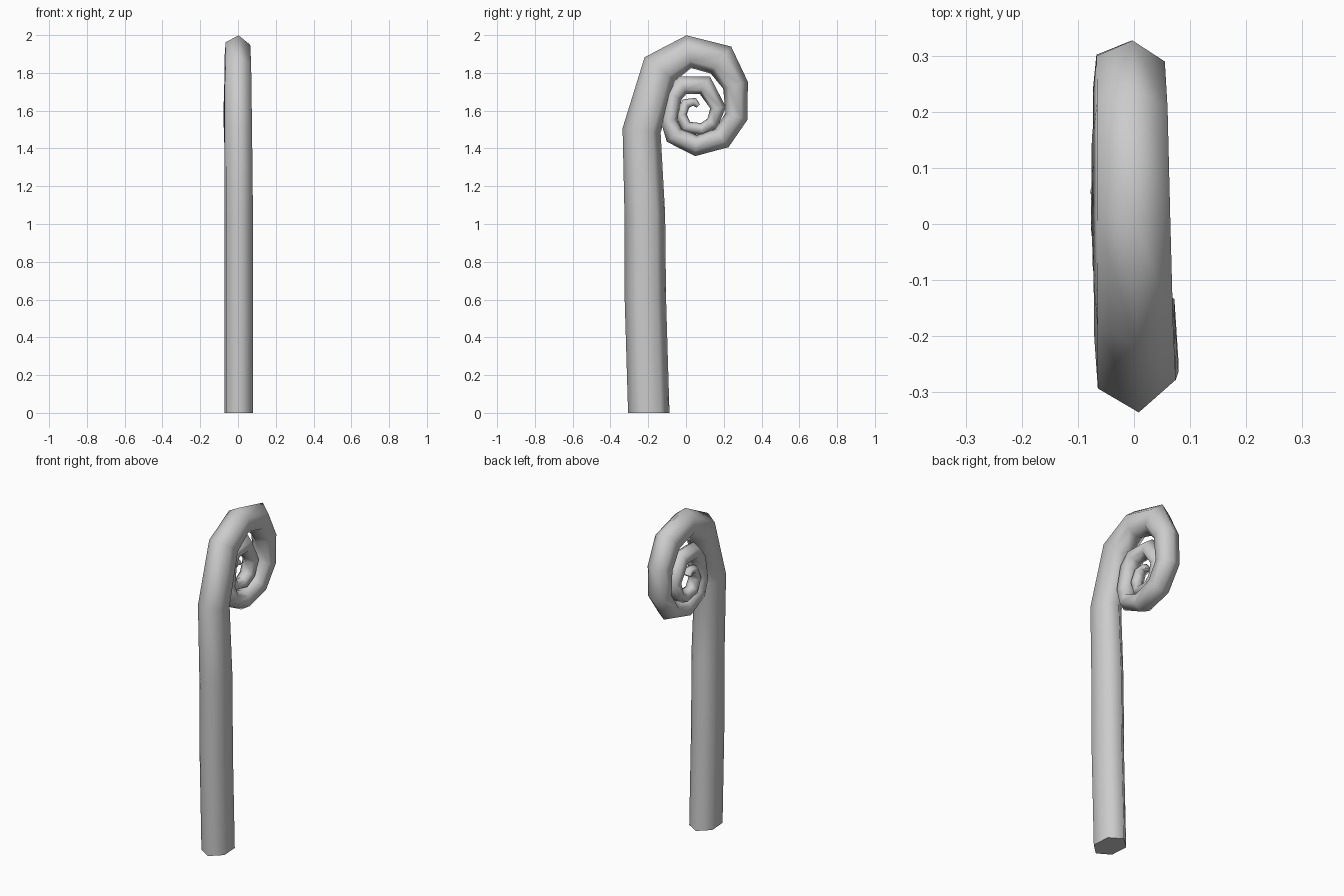
import bpy
import bmesh
import math
from mathutils import Vector

SIDES = 6
TWIST = math.radians(-5)

# Centre line of the stalk and its spiral: (y, z, in-plane radius)
PATH = [
    (-.197, 0, .11), (-.215, .6, .11), (-.218, 1.05, .108), (-.235, 1.495, .102),
    (-.138, 1.82, .103), (.015, 1.912, .088), (.185, 1.868, .09), (.262, 1.735, .068),
    (.268, 1.57, .061), (.19, 1.455, .06), (.053, 1.415, .056), (-.063, 1.47, .052),
    (-.09, 1.55, .045), (-.065, 1.68, .046), (-.02, 1.735, .052), (.1, 1.735, .054),
    (.17, 1.615, .042), (.14, 1.535, .035), (.085, 1.5, .035), (0, 1.515, .033),
    (-.025, 1.58, .03), (0, 1.638, .028), (.045, 1.647, .022), (.065, 1.625, .012),
]


def make_material(name, colour):
    mat = bpy.data.materials.new(name)
    mat.use_nodes = True
    mat.diffuse_color = colour
    mat.node_tree.nodes["Principled BSDF"].inputs["Base Color"].default_value = colour
    return mat


def direction(a, b):
    """Unit direction from one path point to the next, in the y-z plane."""
    return Vector((b[0] - a[0], b[1] - a[1])).normalized()


def add_ring(bm, index):
    """One flattened hexagonal section, set on the bisector of the path bend."""
    y, z, radius = PATH[index]
    before = PATH[max(index - 1, 0)]
    after = PATH[min(index + 1, len(PATH) - 1)]
    tangent = Vector((0, 0))
    if index > 0:
        tangent += direction(before, PATH[index])
    if index < len(PATH) - 1:
        tangent += direction(PATH[index], after)
    if index == 0:
        tangent = Vector((0, 1))  # keeps the foot flat on the ground
    tangent.normalize()

    # The spiral thins and drifts sideways towards its tip
    progress = max(index - 2, 0) / (len(PATH) - 3)
    half_width = .083 + (.03 - .083) * progress
    centre_x = .004 + (-.05 - .004) * progress

    ring = []
    for side in range(SIDES):
        angle = math.tau * side / SIDES + TWIST
        inward = radius * math.cos(angle)
        ring.append(bm.verts.new((
            centre_x + half_width * math.sin(angle),
            y + tangent.y * inward,
            z - tangent.x * inward,
        )))
    return ring


def build_stalk():
    bm = bmesh.new()
    rings = [add_ring(bm, index) for index in range(len(PATH))]
    for lower, upper in zip(rings, rings[1:]):
        for side in range(SIDES):
            following = (side + 1) % SIDES
            bm.faces.new((lower[side], lower[following], upper[following], upper[side]))
    # Closed foot and tip
    bm.faces.new(rings[0])
    bm.faces.new(rings[-1])
    bmesh.ops.recalc_face_normals(bm, faces=bm.faces)
    mesh = bpy.data.meshes.new("curled_stalk")
    bm.to_mesh(mesh)
    bm.free()
    stalk = bpy.data.objects.new("curled_stalk", mesh)
    bpy.context.collection.objects.link(stalk)
    return stalk


default_cube = bpy.data.objects.get("Cube")
if default_cube:
    bpy.data.objects.remove(default_cube, do_unlink=True)

# Smooth tube with a crisp edge around the foot
stalk = build_stalk()
stalk.data.materials.append(make_material("plain grey", (.6, .6, .6, 1)))
bpy.ops.object.select_all(action="DESELECT")
stalk.select_set(True)
bpy.context.view_layer.objects.active = stalk
bpy.ops.object.shade_smooth_by_angle(angle=math.radians(80))
